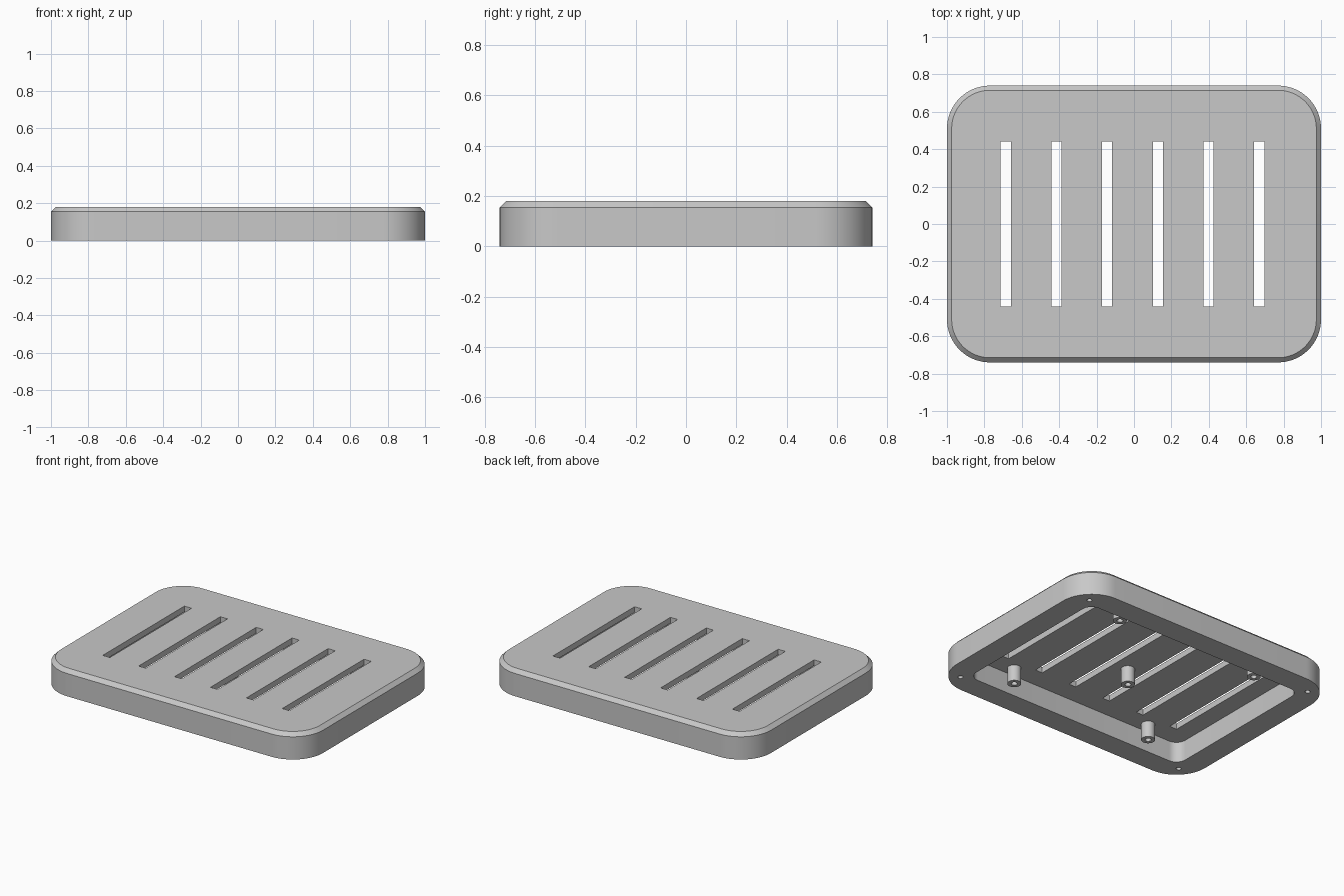
import bpy, bmesh, math

cube = bpy.data.objects.get("Cube")
if cube:
    bpy.data.objects.remove(cube, do_unlink=True)

# Single plain grey
grey = bpy.data.materials.new("plain_grey")
grey.use_nodes = True
colour = (0.58, 0.58, 0.58, 1)
grey.diffuse_color = colour
grey.node_tree.nodes["Principled BSDF"].inputs["Base Color"].default_value = colour


def rounded_rect(hx, hy, r, steps):
    """Counter-clockwise outline with rounded corners."""
    pts = []
    for k, (sx, sy) in enumerate([(1, 1), (-1, 1), (-1, -1), (1, -1)]):
        for i in range(steps + 1):
            a = math.pi / 2 * (k + i / steps)
            pts.append((sx * (hx - r) + r * math.cos(a),
                        sy * (hy - r) + r * math.sin(a)))
    return pts


def circle(r, sides=32):
    return [(r * math.cos(math.tau * i / sides), r * math.sin(math.tau * i / sides))
            for i in range(sides)]


def box(hx, hy):
    return [(hx, hy), (-hx, hy), (-hx, -hy), (hx, -hy)]


def loft(name, layers, x=0, y=0):
    """Closed solid through matching outlines, given as (outline, z) from the bottom up."""
    bm = bmesh.new()
    rings = [[bm.verts.new((px + x, py + y, z)) for px, py in pts] for pts, z in layers]
    bm.faces.new(rings[0][::-1])
    bm.faces.new(rings[-1])
    for low, high in zip(rings, rings[1:]):
        for i in range(len(low)):
            j = (i + 1) % len(low)
            bm.faces.new((low[i], low[j], high[j], high[i]))
    mesh = bpy.data.meshes.new(name)
    bm.to_mesh(mesh)
    bm.free()
    mesh.materials.append(grey)
    obj = bpy.data.objects.new(name, mesh)
    bpy.context.collection.objects.link(obj)
    return obj


def activate(obj):
    bpy.ops.object.select_all(action="DESELECT")
    obj.select_set(True)
    bpy.context.view_layer.objects.active = obj


def cut(target, cutter):
    cutter.hide_render = True
    mod = target.modifiers.new("cut", "BOOLEAN")
    mod.operation = "DIFFERENCE"
    mod.solver = "EXACT"
    mod.object = cutter
    activate(target)
    bpy.ops.object.modifier_apply(modifier=mod.name)
    bpy.data.objects.remove(cutter, do_unlink=True)


def smooth(obj):
    activate(obj)
    bpy.ops.object.shade_smooth_by_angle(angle=math.radians(30))


HX, HY, TOP, UNDER = 1.0, 0.74, 0.18, 0.14
RADIUS, CHAMFER, WALL = 0.23, 0.025, 0.158

# Cover: rounded slab with a chamfered top edge
outer = rounded_rect(HX, HY, RADIUS, 16)
crown = rounded_rect(HX - CHAMFER, HY - CHAMFER, RADIUS - CHAMFER, 16)
cover = loft("cover", [(outer, 0), (outer, TOP - CHAMFER), (crown, TOP)])

# Hollow underside
pocket = rounded_rect(HX - WALL, HY - WALL, 0.07, 10)
cut(cover, loft("pocket_cutter", [(pocket, -0.1), (pocket, UNDER)]))

# Six vent slots
for i in range(6):
    slot = box(0.027, 0.44)
    cut(cover, loft("slot_cutter", [(slot, 0.1), (slot, 0.3)],
                    x=(i - 2.5) * 0.271 - 0.008))

# Blind screw holes in the rim corners
for sx in (-1, 1):
    for sy in (-1, 1):
        hole = circle(0.016, 24)
        cut(cover, loft("hole_cutter", [(hole, -0.1), (hole, 0.1)],
                        x=sx * 0.88, y=sy * 0.62))
smooth(cover)

# Hollow mounting posts under the plate
posts = {
    "post_front_left": (0.54, -0.508), "post_front_right": (-0.54, -0.508),
    "post_back_left": (0.54, 0.508), "post_back_right": (-0.54, 0.508),
    "post_middle": (-0.005, -0.065),
}
for name, (x, y) in posts.items():
    post = loft(name, [(circle(0.043), 0.03), (circle(0.043), UNDER + 0.005)], x, y)
    cut(post, loft("bore_cutter", [(circle(0.019), -0.1), (circle(0.019), 0.12)], x, y))
    smooth(post)
